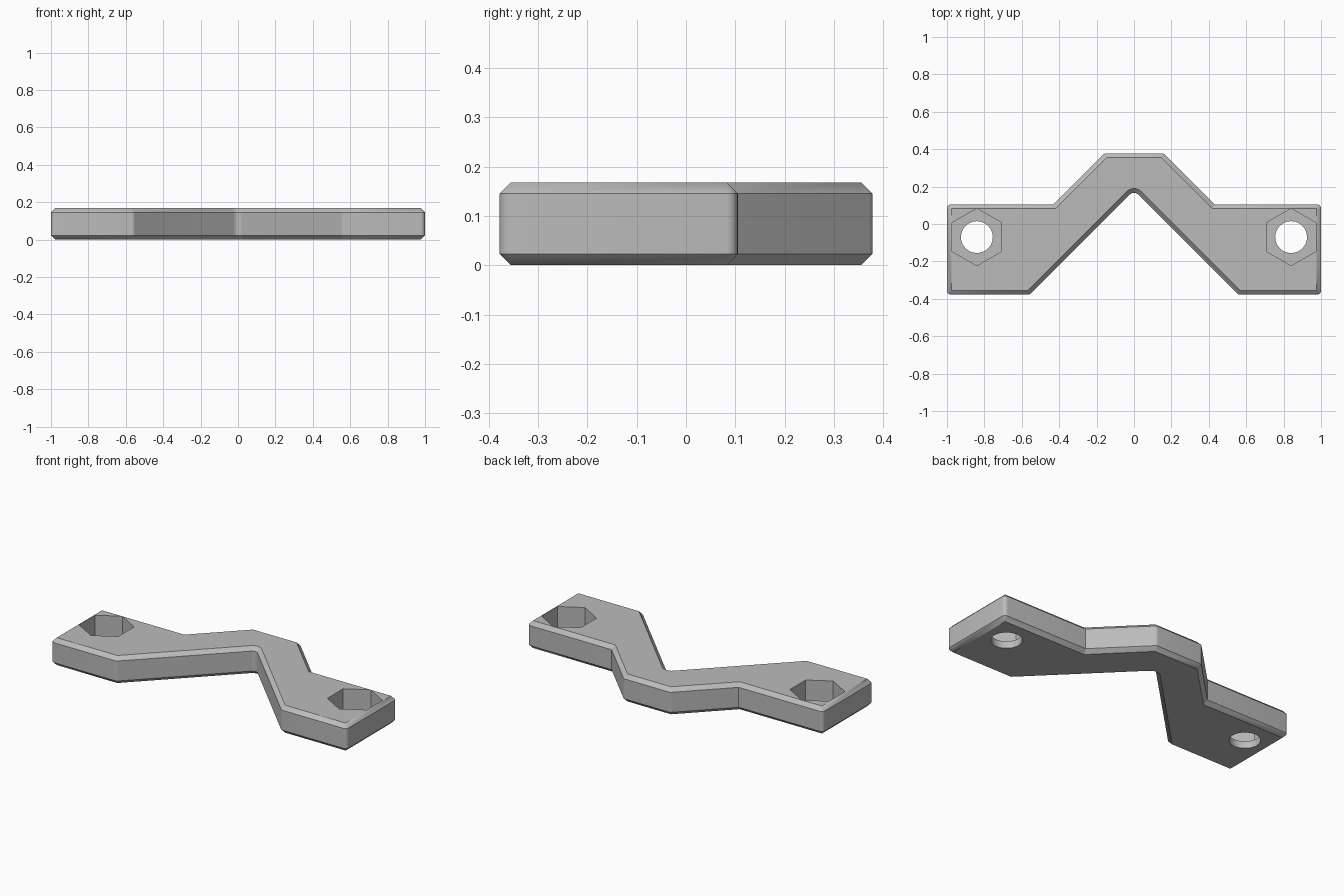
import bpy, bmesh, math
from mathutils import Vector

cube = bpy.data.objects.get("Cube")
if cube:
    bpy.data.objects.remove(cube, do_unlink=True)

HEIGHT, CHAMFER = 0.168, 0.023
NUT_X, NUT_Y, NUT_FLOOR = 0.84, -0.07, 0.043
STEPS = 6

grey = bpy.data.materials.new("plain grey")
grey.use_nodes = True
colour = (0.5, 0.5, 0.5, 1)
grey.diffuse_color = colour
grey.node_tree.nodes["Principled BSDF"].inputs["Base Color"].default_value = colour

# Plan outline, counter-clockwise: right half, then mirrored, then the notch apex
half = [(0.558, -0.378), (1, -0.378), (1, 0.105), (0.43, 0.105), (0.157, 0.378)]
outline = [Vector(p) for p in half + [(-x, y) for x, y in reversed(half)] + [(0, 0.18)]]
APEX, ELBOWS = 10, (3, 6)


def ring(inset):
    """Outline moved inwards, with each corner rounded by an arc."""
    points = []
    for i, p in enumerate(outline):
        a = (p - outline[i - 1]).normalized()
        b = (outline[(i + 1) % len(outline)] - p).normalized()
        na, nb = Vector((-a.y, a.x)), Vector((-b.y, b.x))
        corner = p + (na + nb) * inset / (1 + na.dot(nb))
        if i in ELBOWS:
            points.append(corner)
            continue
        # Inside corners grow with the inset, outside corners shrink
        radius = -(0.032 + inset) if i == APEX else CHAMFER - inset
        centre = corner + (na + nb) * radius / (1 + na.dot(nb))
        turn = na.angle_signed(nb)
        start = math.atan2(-na.y, -na.x)
        for s in range(STEPS + 1):
            t = start - turn * s / STEPS
            points.append(centre + radius * Vector((math.cos(t), math.sin(t))))
    return points


# Bracket body: four stacked rings give the chamfered slab
bm = bmesh.new()
levels = [(CHAMFER, 0), (0, CHAMFER), (0, HEIGHT - CHAMFER), (CHAMFER, HEIGHT)]
rings = [[bm.verts.new((p.x, p.y, z)) for p in ring(inset)] for inset, z in levels]
for low, high in zip(rings, rings[1:]):
    for i in range(len(low)):
        j = (i + 1) % len(low)
        bm.faces.new((low[i], low[j], high[j], high[i]))
bm.faces.new(rings[0][::-1])
bm.faces.new(rings[-1])
bmesh.ops.remove_doubles(bm, verts=bm.verts, dist=0.0001)
bmesh.ops.recalc_face_normals(bm, faces=bm.faces)
mesh = bpy.data.meshes.new("bracket")
bm.to_mesh(mesh)
bm.free()
mesh.materials.append(grey)
bracket = bpy.data.objects.new("bracket", mesh)
bpy.context.collection.objects.link(bracket)


def cut(name, sides, radius, x, bottom, top):
    """Cut a vertical prism out of the bracket."""
    bpy.ops.mesh.primitive_cylinder_add(vertices=sides, radius=radius, depth=top - bottom,
                                        location=(x, NUT_Y, (bottom + top) / 2))
    cutter = bpy.context.object
    cutter.name = name
    cutter.hide_render = True
    cutter.data.materials.append(grey)
    mod = bracket.modifiers.new(name, 'BOOLEAN')
    mod.operation, mod.solver, mod.object = 'DIFFERENCE', 'EXACT', cutter
    bpy.context.view_layer.objects.active = bracket
    bpy.ops.object.modifier_apply(modifier=name)
    bpy.data.objects.remove(cutter, do_unlink=True)


# Hexagonal nut pockets with round bolt holes through the floor
for side in (-1, 1):
    cut("nut_pocket", 6, 0.153, side * NUT_X, NUT_FLOOR, HEIGHT + 0.1)
    cut("bolt_hole", 48, 0.085, side * NUT_X, -0.1, HEIGHT / 2)

bpy.ops.object.select_all(action='DESELECT')
bracket.select_set(True)
bpy.context.view_layer.objects.active = bracket
bpy.ops.object.shade_smooth_by_angle(angle=math.radians(30))
